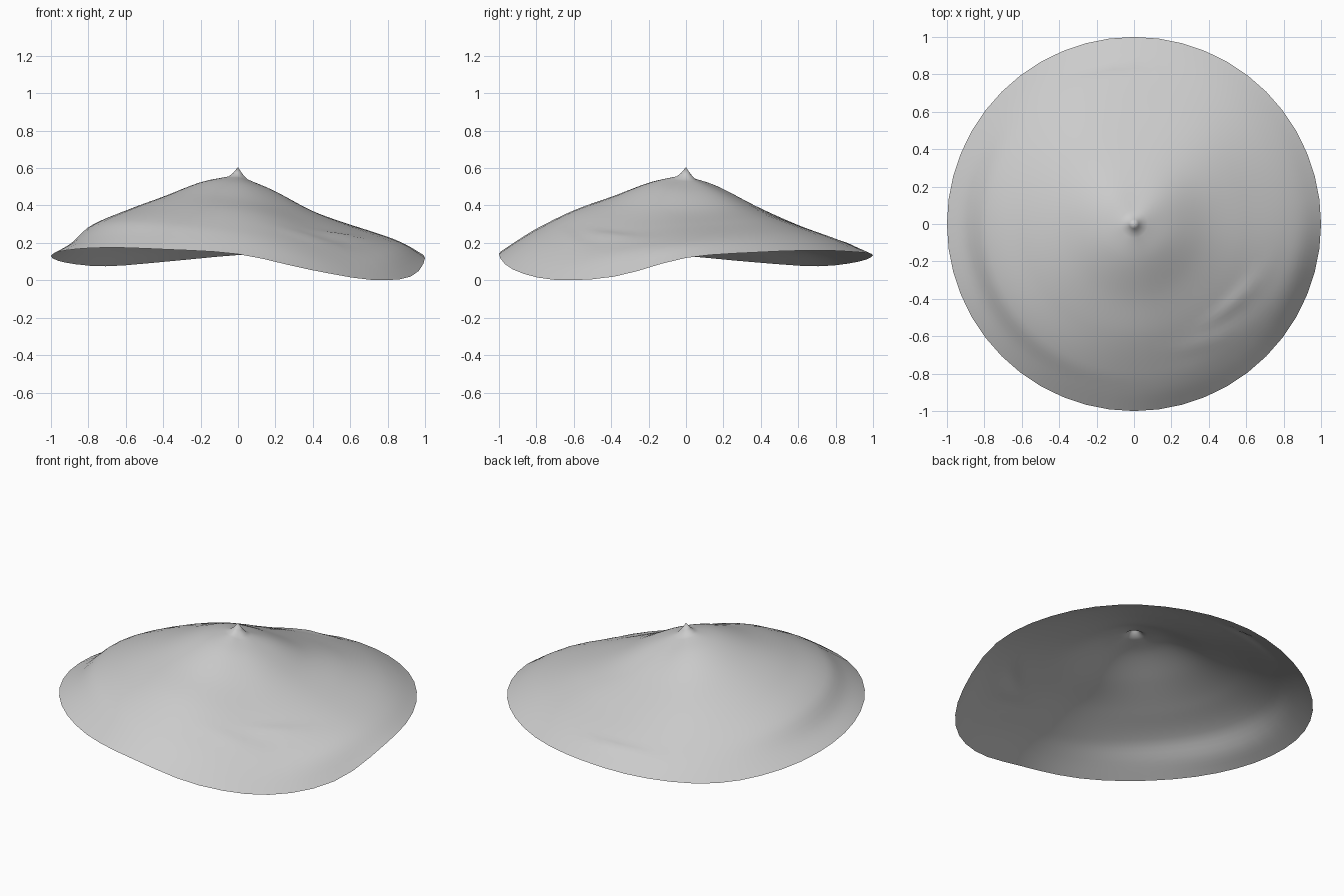
import bpy, bmesh, math

cube = bpy.data.objects.get("Cube")
if cube:
    bpy.data.objects.remove(cube)

SEGMENTS, RINGS = 48, 40

# Radial heights of the crown, one row per 45 degrees starting at +x
RADII = [0.05, 0.2, 0.4, 0.6, 0.8, 0.9, 1.0]
CROWN = [
    [0.540, 0.475, 0.370, 0.295, 0.228, 0.185],
    [0.540, 0.480, 0.385, 0.320, 0.255, 0.212],
    [0.540, 0.480, 0.380, 0.295, 0.220, 0.180],
    [0.548, 0.510, 0.420, 0.330, 0.220, 0.155],
    [0.555, 0.523, 0.445, 0.370, 0.280, 0.190],
    [0.555, 0.528, 0.460, 0.390, 0.312, 0.240],
    [0.555, 0.518, 0.440, 0.368, 0.268, 0.208],
    [0.543, 0.490, 0.380, 0.280, 0.170, 0.095],
]
# Wavy rim heights, one per 22.5 degrees starting at +x
RIM = [0.12, 0.15, 0.16, 0.15, 0.135, 0.10, 0.075, 0.095,
       0.13, 0.16, 0.175, 0.165, 0.14, 0.057, 0.003, 0.02]
# Shallow creases: x, y, length, width, height, direction in degrees
CREASES = [(0.56, -0.40, 0.16, 0.035, 0.014, 38),
           (0.42, -0.62, 0.12, 0.035, 0.012, 10),
           (-0.13, 0.85, 0.14, 0.030, 0.014, 9)]


def around(values, angle):
    """Smooth closed interpolation around the circle."""
    n = len(values)
    t = angle / math.tau * n
    i = math.floor(t)
    f = t - i
    a, b, c, d = (values[(i + k) % n] for k in (-1, 0, 1, 2))
    return b + 0.5 * f * (c - a + f * (2*a - 5*b + 4*c - d + f * (3*(b - c) + d - a)))


def along(heights, r):
    """Smooth interpolation from the neck out to the rim."""
    last = len(RADII) - 1
    i = max(k for k in range(last) if RADII[k] <= r + 1e-9)

    def slope(k):
        lo, hi = max(k - 1, 0), min(k + 1, last)
        return (heights[hi] - heights[lo]) / (RADII[hi] - RADII[lo])

    h = RADII[i + 1] - RADII[i]
    f = (r - RADII[i]) / h
    return ((2*f**3 - 3*f**2 + 1) * heights[i] + (f**3 - 2*f**2 + f) * h * slope(i)
            + (3*f**2 - 2*f**3) * heights[i + 1] + (f**3 - f**2) * h * slope(i + 1))


def crease(x, y):
    total = 0.0
    for cx, cy, length, width, height, turn in CREASES:
        c, s = math.cos(math.radians(turn)), math.sin(math.radians(turn))
        u = ((x - cx) * c + (y - cy) * s) / length
        v = ((y - cy) * c - (x - cx) * s) / width
        total += height * math.exp(-u * u - v * v)
    return total


# Woven hat: one open sheet of rings around a pointed tip
bm = bmesh.new()
tip = bm.verts.new((0, 0, 0.605))
rings = []
radii = [0.025] + [0.05 + 0.95 * k / RINGS for k in range(RINGS + 1)]
for r in radii:
    ring = []
    for s in range(SEGMENTS):
        a = math.tau * s / SEGMENTS
        x, y = r * math.cos(a), r * math.sin(a)
        heights = [around([row[k] for row in CROWN], a) for k in range(6)]
        heights.append(around(RIM, a))
        if r < 0.05:
            z = 0.5 * (0.595 + heights[0])
        else:
            z = along(heights, r) + crease(x, y) * (1 - r**12)
        ring.append(bm.verts.new((x, y, z)))
    rings.append(ring)
for s in range(SEGMENTS):
    n = (s + 1) % SEGMENTS
    bm.faces.new((tip, rings[0][s], rings[0][n]))
    for inner, outer in zip(rings, rings[1:]):
        bm.faces.new((inner[s], outer[s], outer[n], inner[n]))

mesh = bpy.data.meshes.new("conical_hat")
bm.to_mesh(mesh)
bm.free()
hat = bpy.data.objects.new("conical_hat", mesh)
bpy.context.collection.objects.link(hat)

# Plain light grey
grey = bpy.data.materials.new("light_grey")
grey.use_nodes = True
colour = (0.6, 0.6, 0.6, 1.0)
grey.diffuse_color = colour
grey.node_tree.nodes["Principled BSDF"].inputs["Base Color"].default_value = colour
mesh.materials.append(grey)

bpy.ops.object.select_all(action='DESELECT')
hat.select_set(True)
bpy.context.view_layer.objects.active = hat
bpy.ops.object.shade_smooth_by_angle(angle=math.radians(40))
